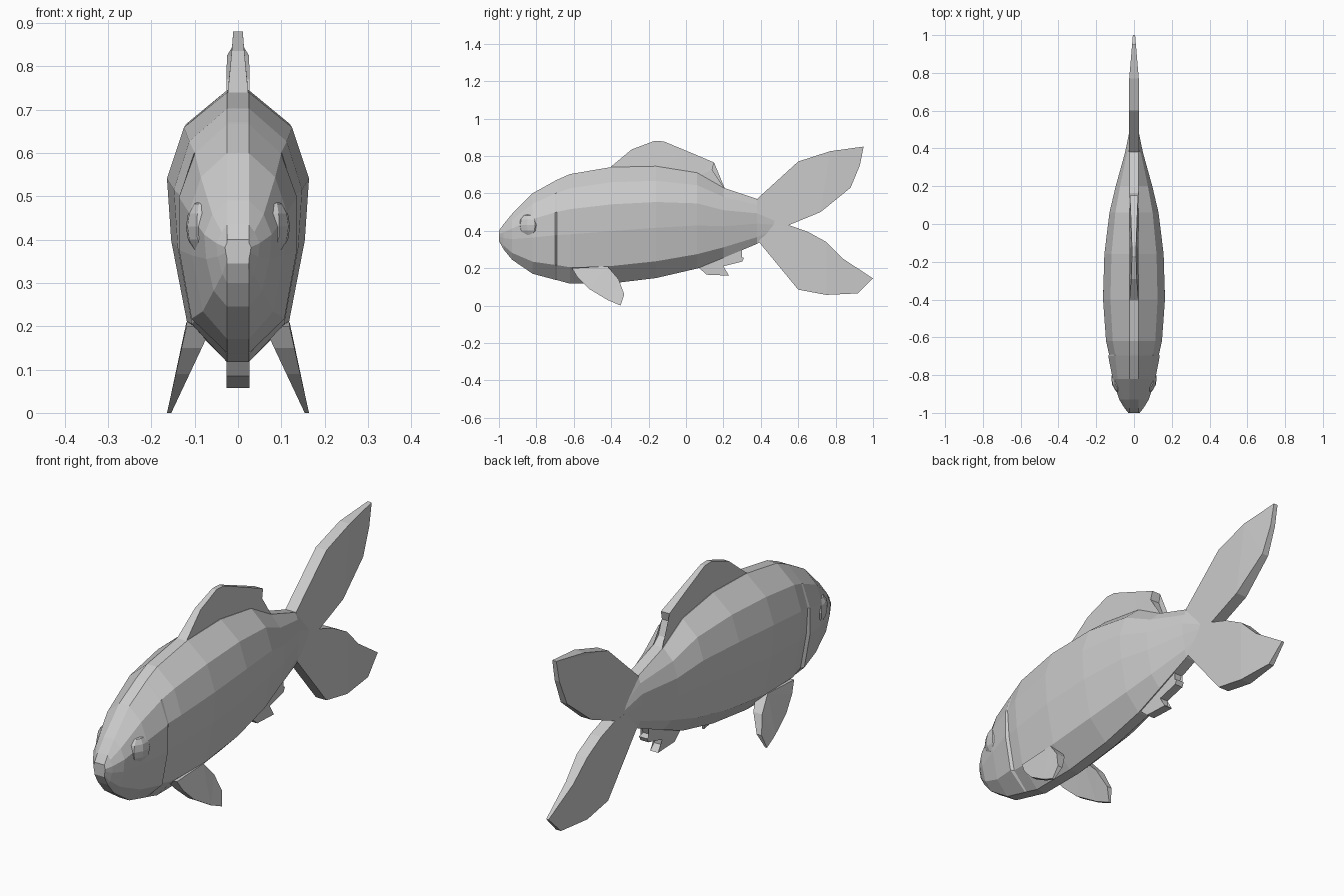
import bpy, bmesh
from mathutils import Matrix

if "Cube" in bpy.data.objects:
    bpy.data.objects.remove(bpy.data.objects["Cube"])


def finish(name, bm):
    bmesh.ops.recalc_face_normals(bm, faces=bm.faces)
    me = bpy.data.meshes.new(name)
    bm.to_mesh(me)
    bm.free()
    ob = bpy.data.objects.new(name, me)
    bpy.context.collection.objects.link(ob)
    return ob


def slab(name, pts, span):
    """Side outline (y, z) given thickness: span(y, z) -> (x min, x max)."""
    bm = bmesh.new()
    a = [bm.verts.new((span(y, z)[0], y, z)) for y, z in pts]
    b = [bm.verts.new((span(y, z)[1], y, z)) for y, z in pts]
    caps = [bm.faces.new(a), bm.faces.new(b)]
    n = len(pts)
    for i in range(n):
        j = (i + 1) % n
        bm.faces.new((a[i], a[j], b[j], b[i]))
    bmesh.ops.triangulate(bm, faces=caps)
    return finish(name, bm)


def lerp(t, a, b):
    t = max(0, min(1, t))
    return a + (b - a) * t


# Body: y, top z, bottom z, half width, gill lip
sections = [
    (-1.00, 0.400, 0.345, 0.030, 0), (-0.975, 0.435, 0.300, 0.050, 0),
    (-0.93, 0.490, 0.245, 0.078, 0), (-0.82, 0.600, 0.170, 0.113, 0),
    (-0.70, 0.667, 0.138, 0.131, 0.013), (-0.69, 0.672, 0.136, 0.132, 0),
    (-0.62, 0.703, 0.117, 0.148, 0), (-0.40, 0.740, 0.118, 0.164, 0),
    (-0.16, 0.745, 0.147, 0.157, 0), (0.06, 0.710, 0.198, 0.130, 0),
    (0.20, 0.630, 0.255, 0.097, 0), (0.38, 0.570, 0.330, 0.047, 0),
    (0.52, 0.440, 0.420, 0.018, 0)]
bm = bmesh.new()
rings = []
for y, zt, zb, w, lip in sections:
    r = min(0.025, w * 0.9)
    half = [(r, 1), (max(r, w * 0.76), 0.87), (w + lip * 0.4, 0.68),
            (w * 0.94 + lip, 0.45), (max(r, w * 0.72) + lip, 0.15), (r, 0)]
    loop = half + [(-x, f) for x, f in reversed(half)]
    rings.append([bm.verts.new((x, y, lerp(f, zb, zt))) for x, f in loop])
for p, q in zip(rings, rings[1:]):
    for i in range(len(p)):
        j = (i + 1) % len(p)
        bm.faces.new((p[i], p[j], q[j], q[i]))
bm.faces.new(rings[0])
bm.faces.new(rings[-1])
finish("body", bm)

# Eye bulges
for side, name in ((1, "eye_left"), (-1, "eye_right")):
    bm = bmesh.new()
    bmesh.ops.create_uvsphere(bm, u_segments=8, v_segments=6, radius=1)
    bmesh.ops.transform(bm, verts=bm.verts, matrix=Matrix.Translation(
        (side * 0.086, -0.84, 0.43)) @ Matrix.Rotation(-side * 0.3, 4, 'Z')
        @ Matrix.Diagonal((0.032, 0.06, 0.06, 1)))
    finish(name, bm)


# Dorsal fin, thinning towards its top
def dorsal_span(y, z):
    h = lerp((z - 0.74) / 0.13, 0.024, 0.011)
    return -h, h


slab("dorsal_fin", [
    (-0.41, 0.735), (-0.29, 0.835), (-0.17, 0.88), (-0.12, 0.878), (0.02, 0.82),
    (0.15, 0.765), (0.14, 0.725), (0.165, 0.66), (0.21, 0.62), (0.05, 0.69),
    (-0.17, 0.72)], dorsal_span)


# Forked tail, thinning towards its tips
def tail_span(y, z):
    h = lerp((y - 0.75) / 0.25, 0.027, 0.006)
    return -h, h


slab("tail_upper_lobe", [
    (0.38, 0.57), (0.60, 0.77), (0.77, 0.825), (0.95, 0.85), (0.93, 0.75),
    (0.88, 0.63), (0.72, 0.50), (0.55, 0.43), (0.40, 0.42)], tail_span)
slab("tail_lower_lobe", [
    (0.40, 0.44), (0.55, 0.43), (0.65, 0.395), (0.75, 0.34), (0.84, 0.25),
    (1.0, 0.145), (0.92, 0.065), (0.75, 0.057), (0.60, 0.085), (0.39, 0.34)],
    tail_span)

# Anal fin
slab("anal_fin", [
    (0.06, 0.21), (0.11, 0.165), (0.23, 0.16), (0.20, 0.185), (0.20, 0.21),
    (0.30, 0.235), (0.31, 0.255), (0.28, 0.262), (0.30, 0.31)],
    lambda y, z: (-0.02, 0.02))

# Splayed belly fins, mirrored
fin = slab("belly_fins", [
    (-0.61, 0.20), (-0.42, 0.21), (-0.36, 0.14), (-0.33, 0.06), (-0.35, 0.0),
    (-0.42, 0.03), (-0.52, 0.09), (-0.58, 0.15)],
    lambda y, z: (lerp(z / 0.2, 0.154, 0.06), lerp(z / 0.2, 0.164, 0.119)))
fin.modifiers.new("mirror", 'MIRROR')
